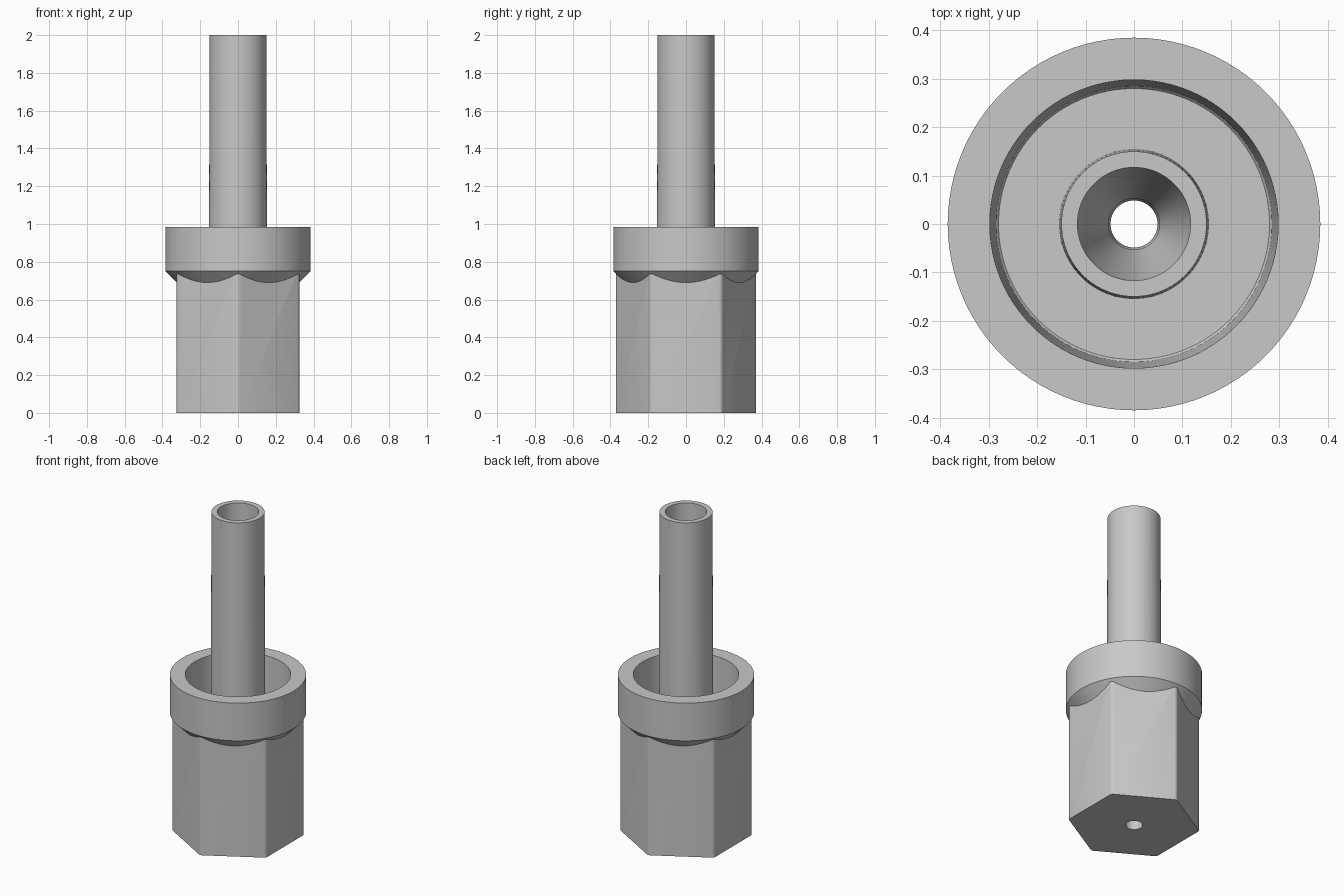
import bpy, bmesh, math
from mathutils import Matrix

old = bpy.data.objects.get("Cube")
if old:
    bpy.data.objects.remove(old, do_unlink=True)

SEGMENTS = 96
CUP_FLOOR = 0.5

grey = bpy.data.materials.new("light_grey")
grey.use_nodes = True
colour = (0.58, 0.58, 0.58, 1)
grey.diffuse_color = colour
grey.node_tree.nodes["Principled BSDF"].inputs["Base Color"].default_value = colour


def make_object(name, bm):
    bmesh.ops.recalc_face_normals(bm, faces=bm.faces)
    mesh = bpy.data.meshes.new(name)
    bm.to_mesh(mesh)
    bm.free()
    mesh.materials.append(grey)
    obj = bpy.data.objects.new(name, mesh)
    bpy.context.collection.objects.link(obj)
    return obj


def lathe(name, profile):
    """Solid of revolution from (radius, height) pairs, capped at both ends."""
    bm = bmesh.new()
    rings = []
    for r, z in profile:
        angles = [2 * math.pi * i / SEGMENTS for i in range(SEGMENTS)]
        rings.append([bm.verts.new((r * math.cos(a), r * math.sin(a), z)) for a in angles])
    for low, high in zip(rings, rings[1:]):
        for i in range(SEGMENTS):
            j = (i + 1) % SEGMENTS
            bm.faces.new((low[i], low[j], high[j], high[i]))
    bm.faces.new(rings[0])
    bm.faces.new(rings[-1])
    return make_object(name, bm)


def combine(target, helper, operation):
    helper.hide_render = True
    mod = target.modifiers.new(helper.name, "BOOLEAN")
    mod.operation = operation
    mod.solver = "EXACT"
    mod.object = helper
    bpy.context.view_layer.objects.active = target
    bpy.ops.object.modifier_apply(modifier=mod.name)
    bpy.data.objects.remove(helper, do_unlink=True)


# Hexagonal grip with corners on the y axis and softened upright edges
bm = bmesh.new()
bmesh.ops.create_cone(bm, cap_ends=True, segments=6, radius1=0.375, radius2=0.375,
                      depth=0.8, matrix=Matrix.Translation((0, 0, 0.4)))
corner = max(bm.verts, key=lambda v: v.co.y)
if corner.co.y < 0.37:
    bmesh.ops.rotate(bm, verts=bm.verts, matrix=Matrix.Rotation(math.pi / 6, 3, "Z"))
upright = [e for e in bm.edges if abs(e.verts[0].co.z - e.verts[1].co.z) > 0.1]
bmesh.ops.bevel(bm, geom=upright, offset=0.012, segments=3, profile=0.5, affect="EDGES")
body = make_object("connector_body", bm)

# Round collar with a sloped underside
collar = lathe("collar", [(0.27, 0.635), (0.385, 0.75), (0.385, 0.985)])
combine(body, collar, "UNION")

# Tapered cup inside the collar
cup = lathe("cup_cutter", [(0.28, CUP_FLOOR), (0.285, CUP_FLOOR + 0.006),
                           (0.298, 0.985), (0.299, 1.02)])
combine(body, cup, "DIFFERENCE")

# Long tube rising from the cup floor
tube = lathe("tube", [(0.155, CUP_FLOOR - 0.05), (0.15, 2)])
combine(body, tube, "UNION")

# Through bore, funnelled down to a small hole
bore = lathe("bore_cutter", [(0.048, -0.05), (0.053, 0.35), (0.114, 0.5), (0.117, 2.05)])
combine(body, bore, "DIFFERENCE")

# Smooth round surfaces, keep edges sharp
bpy.ops.object.select_all(action="DESELECT")
body.select_set(True)
bpy.context.view_layer.objects.active = body
bpy.ops.object.shade_smooth_by_angle(angle=math.radians(25))
